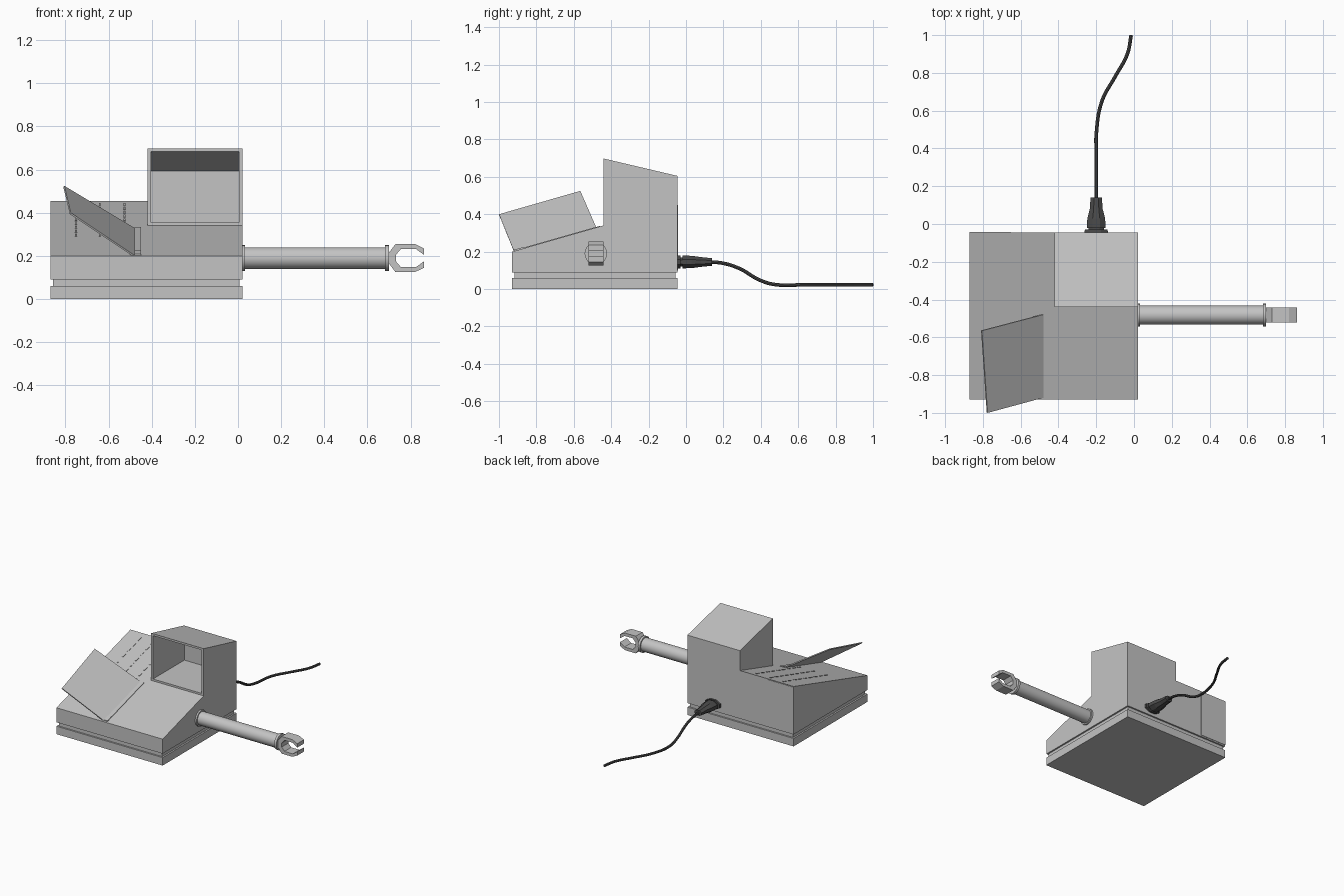
import bpy, bmesh, math
from mathutils import Vector

if "Cube" in bpy.data.objects:
    bpy.data.objects.remove(bpy.data.objects["Cube"])


def material(name, v):
    m = bpy.data.materials.new(name)
    m.diffuse_color = (v, v, v, 1)
    m.use_nodes = True
    m.node_tree.nodes["Principled BSDF"].inputs["Base Color"].default_value = m.diffuse_color
    return m


GREY = material("light grey", 0.55)
DARK = material("charcoal", 0.07)


def finish(name, bm, mat):
    bmesh.ops.recalc_face_normals(bm, faces=bm.faces)
    me = bpy.data.meshes.new(name)
    bm.to_mesh(me)
    bm.free()
    ob = bpy.data.objects.new(name, me)
    bpy.context.collection.objects.link(ob)
    me.materials.append(mat)
    return ob


def prism(name, points, offset, mat=GREY):
    """Extrude a flat outline along an offset vector."""
    bm = bmesh.new()
    face = bm.faces.new([bm.verts.new(p) for p in points])
    ext = bmesh.ops.extrude_face_region(bm, geom=[face], use_keep_orig=True)
    new = [g for g in ext["geom"] if isinstance(g, bmesh.types.BMVert)]
    bmesh.ops.translate(bm, verts=new, vec=Vector(offset))
    return finish(name, bm, mat)


def side_profile(name, yz, x0, x1, mat=GREY):
    return prism(name, [(x0, y, z) for y, z in yz], (x1 - x0, 0, 0), mat)


def box(name, x0, x1, y0, y1, z0, z1, mat=GREY):
    return side_profile(name, [(y0, z0), (y1, z0), (y1, z1), (y0, z1)], x0, x1, mat)


def loft(name, rings, mat):
    """Join equal-sized rings of points into a capped solid."""
    bm = bmesh.new()
    loops = [[bm.verts.new(p) for p in r] for r in rings]
    n = len(loops[0])
    for a, b in zip(loops, loops[1:]):
        for i in range(n):
            j = (i + 1) % n
            bm.faces.new((a[i], a[j], b[j], b[i]))
    bm.faces.new(loops[0])
    bm.faces.new(loops[-1])
    return finish(name, bm, mat)


def smooth(ob):
    bpy.ops.object.select_all(action='DESELECT')
    ob.select_set(True)
    bpy.context.view_layer.objects.active = ob
    bpy.ops.object.shade_smooth_by_angle(angle=math.radians(35))


L, R, F, B = -0.87, 0.02, -0.93, -0.045   # housing limits
SPLIT = -0.42                             # left side of the screen tower
TF = -0.44                                # tower front


def slope(y):
    return 0.2 + 0.287 * (y - F)


# Base slab and recessed neck
box("base_slab", L, R, F, B, 0, 0.06)
box("base_neck", L + 0.012, R - 0.012, F + 0.012, B - 0.012, 0.055, 0.1)

# Sloping housing, with the tower on its right half
side_profile("housing", [(F, 0.09), (B, 0.09), (B, slope(B)), (F, 0.2)], L, SPLIT)
tower = side_profile("screen_tower", [(F, 0.09), (B, 0.09), (B, 0.605), (TF, 0.698),
                                      (TF, slope(TF)), (F, 0.2)], SPLIT, R)

# Hollow of the tower
cutter = side_profile("tower_hollow_cutter", [(-0.5, 0.355), (-0.065, 0.355), (-0.065, 0.594),
                                              (TF, 0.683), (-0.5, 0.683)],
                      SPLIT + 0.016, R - 0.016)
cutter.hide_render = True
cutter.hide_viewport = True
mod = tower.modifiers.new("hollow", 'BOOLEAN')
mod.object = cutter
mod.operation = 'DIFFERENCE'
mod.solver = 'EXACT'

# Rear corner panel
box("rear_panel", L, -0.65, B, B + 0.003, 0.1, slope(B) - 0.005)

# Rows of short vent ribs along the slope
for x in (-0.755, -0.645, -0.53):
    for i in range(9):
        y = -0.62 + i * 0.062
        side_profile("vent_rib", [(y, slope(y)), (y + 0.035, slope(y + 0.035)),
                                  (y + 0.035, slope(y + 0.035) + 0.003),
                                  (y, slope(y) + 0.003)], x, x + 0.008)

# Open lid and its hinge strip
corners = [Vector(c) for c in ((-0.48, -0.92, 0.203), (-0.48, -0.48, 0.33),
                               (-0.805, -0.565, 0.525), (-0.775, -1.0, 0.4))]
normal = (corners[1] - corners[0]).cross(corners[3] - corners[0]).normalized()
prism("open_lid", corners, normal * -0.008)
for name, y0, y1, h in (("hinge_strip", -0.92, -0.48, 0.004), ("hinge_end", -0.92, -0.87, 0.007)):
    side_profile(name, [(y0, slope(y0)), (y1, slope(y1)), (y1, slope(y1) + h),
                        (y0, slope(y0) + h)], -0.48, -0.45)

# Arm tube with end collars
AY, AZ = -0.482, 0.19


def arm_ring(x, r, n=24):
    return [(x, AY + r * math.cos(2 * math.pi * i / n), AZ + r * math.sin(2 * math.pi * i / n))
            for i in range(n)]


smooth(loft("arm", [arm_ring(x, r) for x, r in (
    (0.01, 0.06), (0.032, 0.06), (0.032, 0.05), (0.682, 0.05),
    (0.682, 0.06), (0.7, 0.06))], GREY))

# Open claw, mirrored about the arm axis
upper = [(0.70, 0.025), (0.73, 0.065), (0.82, 0.065), (0.862, 0.045), (0.862, 0.015),
         (0.825, 0.042), (0.755, 0.042), (0.732, 0.015)]
outline = upper + [(x, -z) for x, z in reversed(upper)]
prism("claw", [(x, AY - 0.04, AZ + z) for x, z in outline], (0, 0.08, 0))

# Tapered plug on the back
PX, PZ = -0.2, 0.145


def plug_ring(y, w, h, c=0.4):
    pts = [(1, -c), (1, c), (c, 1), (-c, 1), (-1, c), (-1, -c), (-c, -1), (c, -1)]
    return [(PX + w * a, y, PZ + h * b) for a, b in pts]


loft("plug", [plug_ring(*r) for r in (
    (-0.055, 0.064, 0.034), (-0.03, 0.06, 0.034), (-0.03, 0.042, 0.024), (-0.02, 0.042, 0.024),
    (-0.02, 0.05, 0.034), (0.03, 0.047, 0.033), (0.08, 0.034, 0.026),
    (0.14, 0.03, 0.02))], DARK)

# Trailing cable
path = [(-0.2, 0.13, 0.145), (-0.2, 0.2, 0.138), (-0.2, 0.29, 0.108), (-0.2, 0.39, 0.05),
        (-0.2, 0.47, 0.025), (-0.17, 0.65, 0.024), (-0.1, 0.78, 0.024),
        (-0.035, 0.9, 0.024), (-0.015, 1.0, 0.024)]
cu = bpy.data.curves.new("cable", 'CURVE')
cu.dimensions = '3D'
cu.bevel_depth = 0.0095
cu.bevel_resolution = 2
cu.resolution_u = 5
cu.use_fill_caps = True
sp = cu.splines.new('BEZIER')
sp.bezier_points.add(len(path) - 1)
for bp, p in zip(sp.bezier_points, path):
    bp.co = p
    bp.handle_left_type = bp.handle_right_type = 'AUTO'
cu.materials.append(DARK)
cable = bpy.data.objects.new("cable", cu)
bpy.context.collection.objects.link(cable)
bpy.ops.object.select_all(action='DESELECT')
cable.select_set(True)
bpy.context.view_layer.objects.active = cable
bpy.ops.object.convert(target='MESH')
smooth(bpy.context.object)
